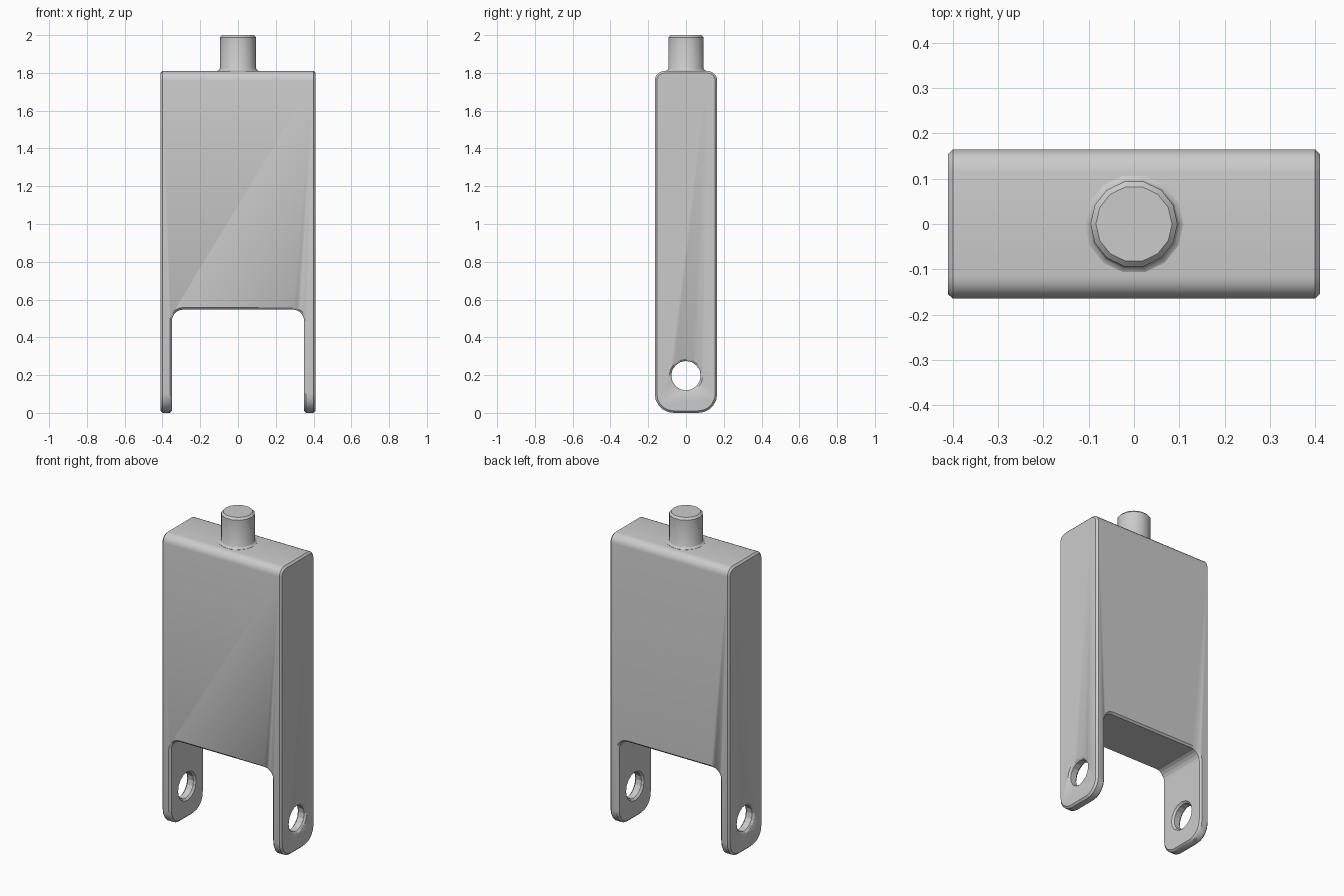
import bpy, bmesh
from math import pi, sin, cos, radians

cube = bpy.data.objects.get("Cube")
if cube:
    bpy.data.objects.remove(cube, do_unlink=True)

grey = bpy.data.materials.new("plain_grey")
grey.use_nodes = True
colour = (0.6, 0.6, 0.6, 1)
grey.diffuse_color = colour
grey.node_tree.nodes["Principled BSDF"].inputs["Base Color"].default_value = colour


def arc(cx, cy, r, start, steps=5):
    """Quarter turn of points starting at an angle in degrees."""
    angles = [radians(start + 90 * i / steps) for i in range(steps + 1)]
    return [(cx + r * cos(a), cy + r * sin(a)) for a in angles]


def rounded(half, low, high, r_low, r_high):
    return (arc(half - r_high, high - r_high, r_high, 0)
            + arc(r_high - half, high - r_high, r_high, 90)
            + arc(r_low - half, low + r_low, r_low, 180)
            + arc(half - r_low, low + r_low, r_low, 270))


def prism(name, points, place, depth):
    """Extrude a 2D outline symmetrically along the remaining axis."""
    bm = bmesh.new()
    base = bm.faces.new([bm.verts.new(place(a, b, -depth)) for a, b in points])
    ext = bmesh.ops.extrude_face_region(bm, geom=[base])
    shift = [p - q for p, q in zip(place(0, 0, depth), place(0, 0, -depth))]
    bmesh.ops.translate(bm, vec=shift, verts=[v for v in ext["geom"] if isinstance(v, bmesh.types.BMVert)])
    bmesh.ops.recalc_face_normals(bm, faces=bm.faces)
    mesh = bpy.data.meshes.new(name)
    bm.to_mesh(mesh)
    bm.free()
    obj = bpy.data.objects.new(name, mesh)
    bpy.context.collection.objects.link(obj)
    mesh.materials.append(grey)
    return obj


def smooth(obj):
    bpy.ops.object.select_all(action="DESELECT")
    obj.select_set(True)
    bpy.context.view_layer.objects.active = obj
    bpy.ops.object.shade_smooth_by_angle(angle=radians(35))


# Body: rounded side outline carried across the width
body = prism("fork_body", rounded(0.165, 0, 1.81, 0.1, 0.05),
             lambda y, z, x: (x, y, z), 0.411)

# Cutters: gap between the legs, and the pin hole through both legs
gap = prism("gap_cutter", rounded(0.35, -0.5, 0.547, 0.06, 0.06),
            lambda x, z, y: (x, y, z), 0.4)
hole = prism("hole_cutter",
             [(0.078 * cos(pi * i / 8), 0.197 + 0.078 * sin(pi * i / 8)) for i in range(16)],
             lambda y, z, x: (x, y, z), 0.6)
for cutter in (gap, hole):
    cutter.hide_render = True
    cutter.hide_viewport = True
    cut = body.modifiers.new(cutter.name, "BOOLEAN")
    cut.operation = "DIFFERENCE"
    cut.object = cutter

# Small chamfer on every sharp edge
chamfer = body.modifiers.new("edge_chamfer", "BEVEL")
chamfer.width = 0.011
chamfer.segments = 1
chamfer.limit_method = "ANGLE"
chamfer.angle_limit = radians(50)
smooth(body)

# Peg: lathed profile with a flared foot and chamfered tip
profile = [(0.109, 1.8), (0.109, 1.811), (0.101, 1.815), (0.096, 1.824), (0.096, 1.988), (0.084, 2.0)]
sides = 14
bm = bmesh.new()
rings = [[bm.verts.new((r * cos(2 * pi * i / sides), r * sin(2 * pi * i / sides), z))
          for i in range(sides)] for r, z in profile]
for lower, upper in zip(rings, rings[1:]):
    for i in range(sides):
        j = (i + 1) % sides
        bm.faces.new((lower[i], lower[j], upper[j], upper[i]))
bm.faces.new(rings[-1])
bm.faces.new(rings[0][::-1])
mesh = bpy.data.meshes.new("top_peg")
bm.to_mesh(mesh)
bm.free()
mesh.materials.append(grey)
peg = bpy.data.objects.new("top_peg", mesh)
bpy.context.collection.objects.link(peg)
smooth(peg)
